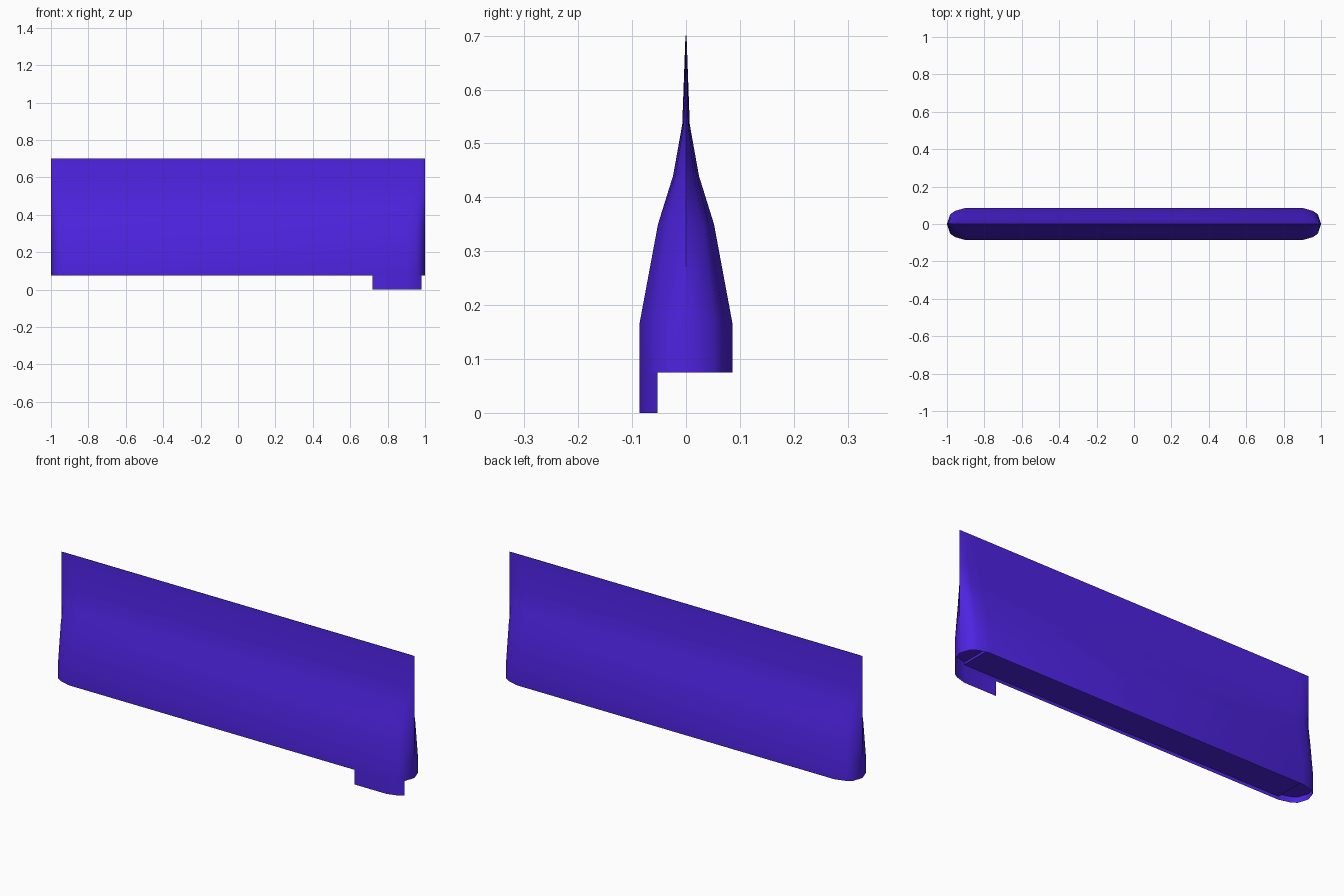
import bpy, bmesh, math

if "Cube" in bpy.data.objects:
    bpy.data.objects.remove(bpy.data.objects["Cube"])

# Single flat colour
mat = bpy.data.materials.new("violet_blue")
mat.diffuse_color = (0.075, 0.017, 0.75, 1)
mat.use_nodes = True
mat.node_tree.nodes["Principled BSDF"].inputs["Base Color"].default_value = mat.diffuse_color

END = [(0.90, 1.0), (0.955, 0.82), (0.982, 0.62)]   # rounded end in plan: x, share of half width
PROFILE = [(0.075, 0.086), (0.167, 0.086), (0.35, 0.052), (0.44, 0.024),
           (0.535, 0.007), (0.70, 0.001)]           # z, half width
FLOOR_MAIN, FLOOR_END = 0.092, 0.104


def outline(w):
    """Closed plan outline, counter-clockwise from the front left."""
    right = [(x, -w * k) for x, k in END] + [(1.0, 0.0)] + [(x, w * k) for x, k in reversed(END)]
    return right + [(-x, -y) for x, y in right]


def finish(bm, name, smooth=True):
    me = bpy.data.meshes.new(name)
    bm.to_mesh(me)
    bm.free()
    ob = bpy.data.objects.new(name, me)
    bpy.context.collection.objects.link(ob)
    me.materials.append(mat)
    if smooth:
        bpy.ops.object.select_all(action='DESELECT')
        ob.select_set(True)
        bpy.context.view_layer.objects.active = ob
        bpy.ops.object.shade_smooth_by_angle(angle=math.radians(40))
    return ob


# Tapered pouch wall, thinning to a flat top edge
bm = bmesh.new()
rings = [[bm.verts.new((x, y, z)) for x, y in outline(w)] for z, w in PROFILE]
n = len(rings[0])
for a, b in zip(rings, rings[1:]):
    for i in range(n):
        j = (i + 1) % n
        bm.faces.new((a[i], a[j], b[j], b[i]))
bm.faces.new(rings[-1])
finish(bm, "tapered_body")

# Slightly recessed underside, with deeper rounded ends
bm = bmesh.new()
w = PROFILE[0][1]
half = outline(w)[:7]
corners = [(0.9, -w), (0.9, w), (-0.9, w), (-0.9, -w)]
bm.faces.new([bm.verts.new((x, y, FLOOR_MAIN)) for x, y in reversed(corners)])
for s in (1, -1):
    bm.faces.new([bm.verts.new((s * x, s * y, FLOOR_END)) for x, y in reversed(half)])
    bm.faces.new([bm.verts.new((s * 0.9, s * y, z)) for y, z in
                  ((-w, FLOOR_MAIN), (w, FLOOR_MAIN), (w, FLOOR_END), (-w, FLOOR_END))])
finish(bm, "recessed_underside", smooth=False)

# Thin curved tab hanging below the front right end
bm = bmesh.new()
path = [(0.72, -w)] + [(x, -w * k) for x, k in END]
low = [bm.verts.new((x, y, 0.0)) for x, y in path]
high = [bm.verts.new((x, y, PROFILE[0][0])) for x, y in path]
for i in range(len(path) - 1):
    bm.faces.new((low[i], low[i + 1], high[i + 1], high[i]))
finish(bm, "lower_tab")
